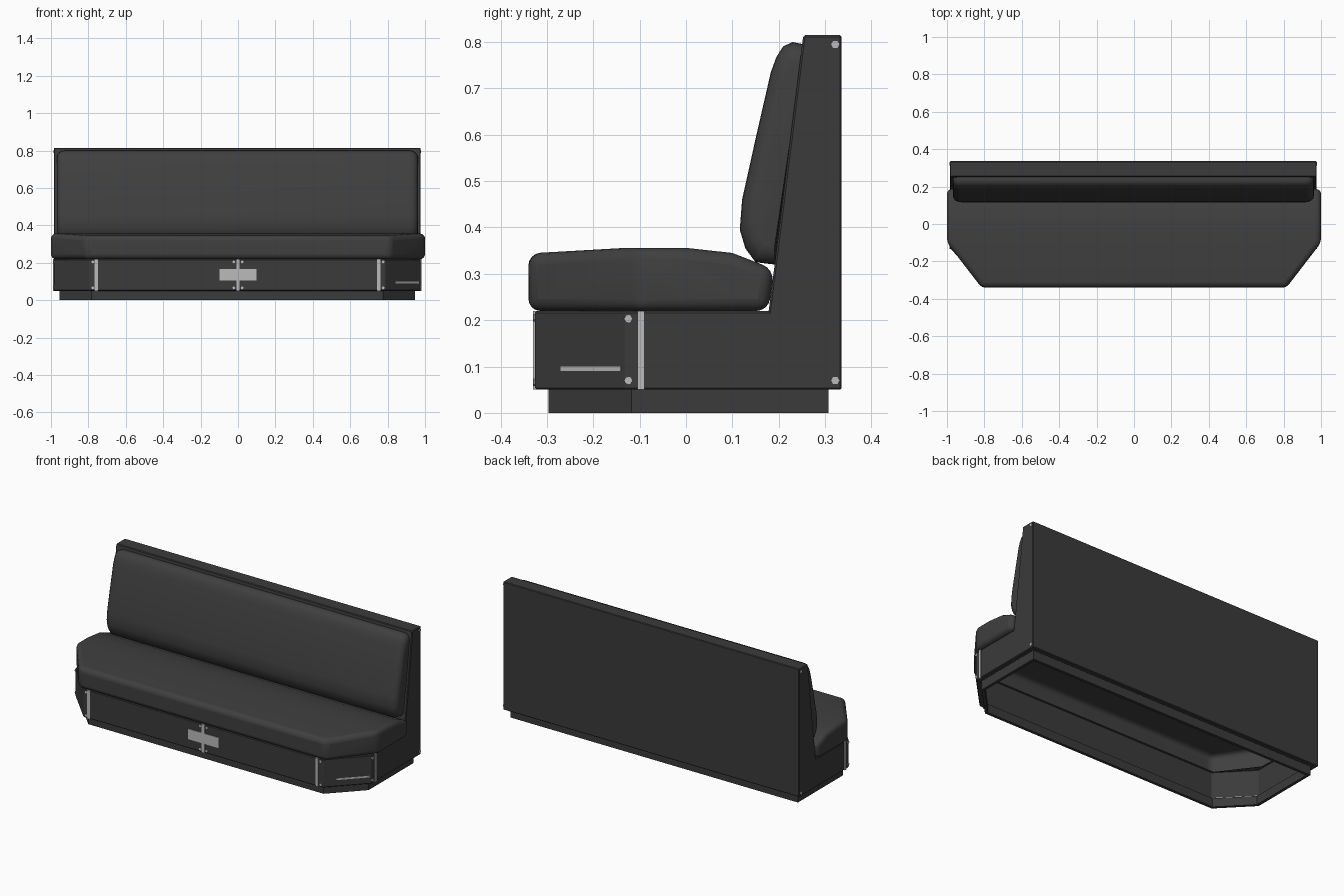
import bpy
import bmesh
from math import atan2, hypot, pi, radians
from mathutils import Matrix

cube = bpy.data.objects.get("Cube")
if cube:
    bpy.data.objects.remove(cube, do_unlink=True)


def material(name, value, rough=0.6):
    m = bpy.data.materials.new(name)
    m.use_nodes = True
    color = (value, value, value, 1)
    m.diffuse_color = color
    bsdf = next(n for n in m.node_tree.nodes if n.type == "BSDF_PRINCIPLED")
    bsdf.inputs["Base Color"].default_value = color
    bsdf.inputs["Roughness"].default_value = rough
    return m


UPHOLSTERY = material("charcoal upholstery", 0.05)
PANEL = material("dark panel", 0.043)
METAL = material("light metal", 0.5)

CX = -0.004                      # body centre line
HALF, FRONT, BACK = 0.98, -0.326, 0.336
CORNER_X, CORNER_Y = 0.79, -0.13  # ends of the angled corner
FLOOR, DECK = 0.05, 0.22


def finish(bm, name, mat, bevel=0, segments=1, smooth=False):
    bmesh.ops.recalc_face_normals(bm, faces=bm.faces)
    mesh = bpy.data.meshes.new(name)
    bm.to_mesh(mesh)
    bm.free()
    mesh.materials.append(mat)
    ob = bpy.data.objects.new(name, mesh)
    bpy.context.collection.objects.link(ob)
    if bevel:
        mod = ob.modifiers.new("Rounded edges", "BEVEL")
        mod.width, mod.segments = bevel, segments
        mod.limit_method, mod.angle_limit = "ANGLE", radians(30)
    if smooth:
        bpy.ops.object.select_all(action="DESELECT")
        ob.select_set(True)
        bpy.context.view_layer.objects.active = ob
        bpy.ops.object.shade_smooth_by_angle(angle=radians(40))
    return ob


def loft(rings, caps=True, closed=False):
    """Skin a row of equal-length point loops."""
    bm = bmesh.new()
    loops = [[bm.verts.new(p) for p in ring] for ring in rings]
    pairs = list(zip(loops, loops[1:]))
    if closed:
        pairs.append((loops[-1], loops[0]))
    for a, b in pairs:
        for i in range(len(a)):
            j = (i + 1) % len(a)
            bm.faces.new((a[i], a[j], b[j], b[i]))
    if caps:
        bm.faces.new(loops[0])
        bm.faces.new(loops[-1])
    return bm


def across(profile, half, cx=0):
    """Extrude a side profile over the width."""
    return loft([[(cx + s * half, y, z) for y, z in profile] for s in (-1, 1)])


def outline(inset, z):
    """Base plan with two angled front corners."""
    k = inset * 0.41
    right = [(HALF - inset, BACK - inset), (HALF - inset, CORNER_Y + k),
             (CORNER_X - k, FRONT + inset)]
    plan = right + [(-x, y) for x, y in reversed(right)]
    return [(CX + x, y, z) for x, y in plan]


def wall(name, mat, outer, inner, low, high, bevel=0):
    rings = [outline(outer, low), outline(outer, high),
             outline(inner, high), outline(inner, low)]
    return finish(loft(rings, caps=False, closed=True), name, mat, bevel)


def plate(name, center, size, angle=0):
    bm = bmesh.new()
    bmesh.ops.create_cube(bm, size=1, matrix=Matrix.Translation(center)
                          @ Matrix.Rotation(angle, 4, "Z") @ Matrix.Diagonal((*size, 1)))
    return finish(bm, name, METAL)


def screw(name, center, axis, radius=0.009):
    turn = Matrix.Rotation(pi / 2, 4, "Y" if axis == "X" else "X")
    bm = bmesh.new()
    bmesh.ops.create_cone(bm, cap_ends=True, segments=6, radius1=radius, radius2=radius,
                          depth=0.006, matrix=Matrix.Translation(center) @ turn)
    return finish(bm, name, METAL)


# Open-bottomed base and recessed plinth
wall("base_walls", PANEL, 0, 0.03, FLOOR, DECK, 0.004)
wall("plinth", PANEL, 0.029, 0.046, 0, FLOOR + 0.002)
wall("inner_trim", METAL, 0.0305, 0.036, FLOOR + 0.002, FLOOR + 0.01)

# Upright back frame
frame = [(BACK, DECK - 0.01), (BACK, 0.815), (0.253, 0.815), (0.19, 0.31), (0.177, DECK - 0.01)]
finish(across(frame, HALF, CX), "back_frame", PANEL, 0.004)

# Seat cushion: crowned profile, corners cut at an angle, hollow underneath
seat = [(-0.34, DECK), (-0.34, 0.344), (-0.13, 0.356), (0, 0.356),
        (0.1, 0.345), (0.19, 0.31), (0.178, DECK)]
bm = across(seat, 1.0)
for s in (-1, 1):
    cut = bmesh.ops.bisect_plane(bm, geom=bm.verts[:] + bm.edges[:] + bm.faces[:],
                                 plane_co=(s, -0.1, 0), plane_no=(s * 0.24, -0.185, 0),
                                 clear_outer=True)
    edges = [e for e in cut["geom_cut"] if isinstance(e, bmesh.types.BMEdge)]
    bmesh.ops.holes_fill(bm, edges=edges)
bmesh.ops.recalc_face_normals(bm, faces=bm.faces)
under = min(bm.faces, key=lambda f: f.calc_center_median().z)
bmesh.ops.inset_region(bm, faces=[under], thickness=0.06)
bmesh.ops.delete(bm, geom=[under], context="FACES")
finish(bm, "seat_cushion", UPHOLSTERY, 0.026, 4, True)

# Back cushion with rounded ends
pad = [(0.192, 0.32), (0.15, 0.325), (0.128, 0.355), (0.116, 0.395), (0.121, 0.46),
       (0.152, 0.6), (0.183, 0.735), (0.195, 0.768), (0.21, 0.791), (0.23, 0.8),
       (0.25, 0.796)]
mid_y, mid_z, height = 0.19, 0.56, 0.48
rings = []
ends = [(0.965, 0.04), (0.962, 0.024), (0.952, 0.01), (0.937, 0.002), (0.92, 0)]
stations = [(-x, d) for x, d in ends] + ends[::-1]
for x, d in stations:
    k = 1 - 2 * d / height
    ky = 1 - d / 0.09
    rings.append([(x - 0.003, mid_y + (z - mid_z) * 0.125 + 0.03
                   + (y - mid_y - 0.03 - (z - mid_z) * 0.125) * ky,
                   mid_z + (z - mid_z) * k) for y, z in pad])
finish(loft(rings), "back_cushion", UPHOLSTERY, smooth=True)

# Front joint strips, centre plate and their screws
mid = (FLOOR + DECK) / 2
tall = DECK - FLOOR
plate("centre_plate", (0, FRONT, 0.136), (0.2, 0.006, 0.062))
for name, x, offsets in (("left", 0.752, (0.024,)), ("right", -0.758, (-0.018,)),
                         ("centre", 0, (-0.022, 0.022))):
    plate(name + "_front_strip", (x, FRONT, mid), (0.018, 0.009, tall))
    for z in (0.205, 0.066):
        for dx in offsets:
            screw(name + "_front_screw", (x + dx, FRONT, z), "Y", 0.008)

# End strips and screws
for side, s in (("left", 1), ("right", -1)):
    x = CX + s * HALF
    plate(side + "_end_strip", (x, -0.097, mid), (0.009, 0.016, tall))
    for y, z in ((-0.125, 0.203), (-0.125, 0.07), (0.322, 0.795), (0.322, 0.07)):
        screw(side + "_end_screw", (x, y, z), "X")

# Thin trim on the left angled corner
dx, dy = HALF - CORNER_X, CORNER_Y - FRONT
plate("corner_trim", (CX + CORNER_X + dx * 0.62, FRONT + dy * 0.62, 0.095),
      (hypot(dx, dy) * 0.66, 0.004, 0.01), atan2(dy, dx))
